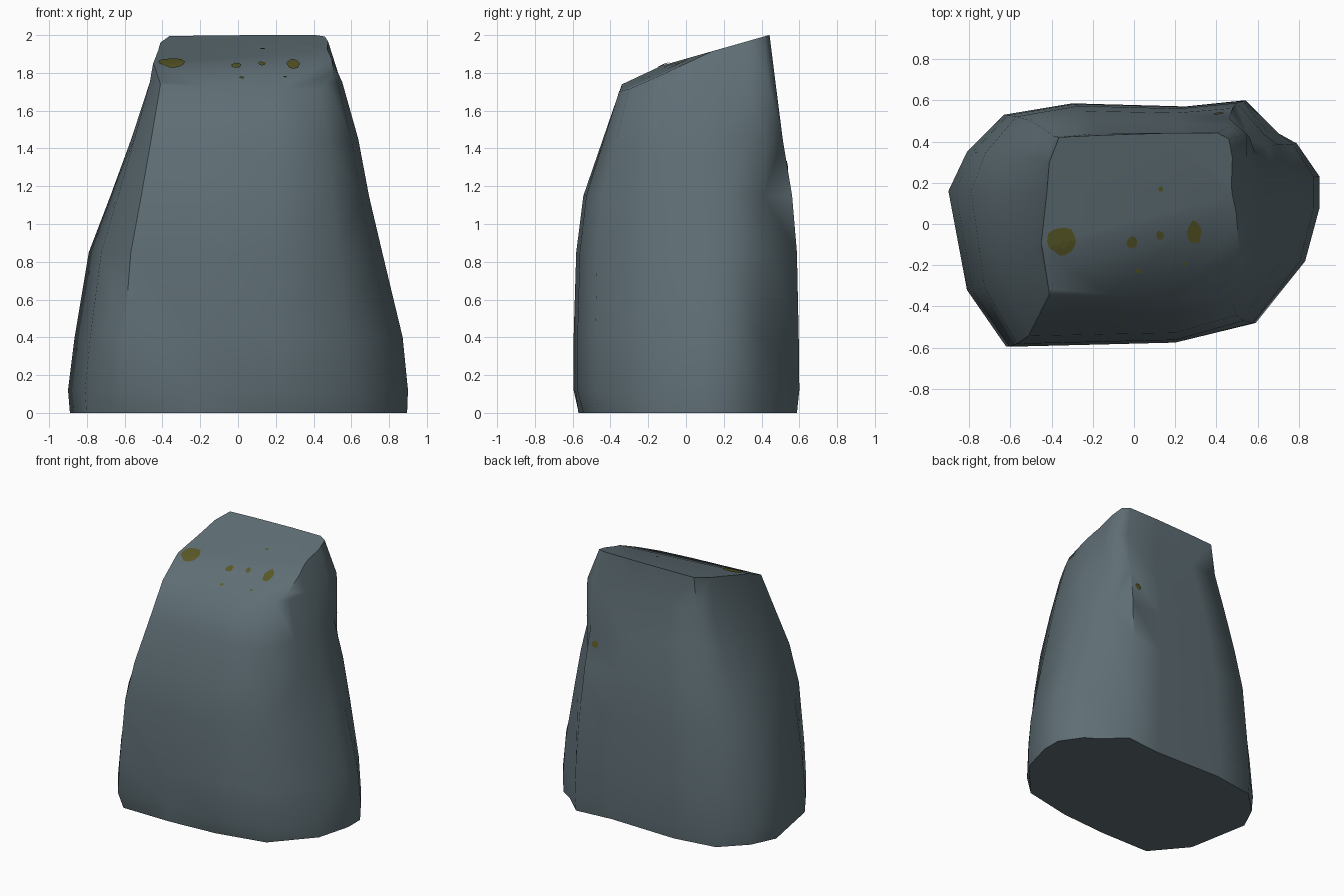
import bpy, bmesh, math, random
from mathutils import Vector
from mathutils.bvhtree import BVHTree

if "Cube" in bpy.data.objects:
    bpy.data.objects.remove(bpy.data.objects["Cube"])

random.seed(4)


def material(name, rgb):
    m = bpy.data.materials.new(name)
    m.diffuse_color = (*rgb, 1)
    m.use_nodes = True
    m.node_tree.nodes["Principled BSDF"].inputs["Base Color"].default_value = m.diffuse_color
    return m


stone = material("slate grey", (0.115, 0.158, 0.178))
moss = material("olive moss", (0.100, 0.098, 0.020))


def add_object(name, bm, mat):
    mesh = bpy.data.meshes.new(name)
    bm.to_mesh(mesh)
    obj = bpy.data.objects.new(name, mesh)
    mesh.materials.append(mat)
    bpy.context.collection.objects.link(obj)
    return obj


# Rock: base outline blended into a crown outline by one taper curve per side
base = [(-.9, .16), (-.81, .35), (-.63, .53), (-.3, .585), (.25, .57), (.54, .6),
        (.70, .44), (.79, .39), (.9, .23), (.9, .08), (.83, -.18), (.59, -.48),
        (.2, -.575), (-.2, -.585), (-.62, -.595), (-.81, -.32)]
crown = [(-.40, .15), (-.40, .30), (-.36, .42), (-.15, .43), (.15, .44), (.40, .44),
         (.45, .41), (.46, .32), (.43, .18), (.43, .05), (.42, -.10), (.38, -.23),
         (.20, -.26), (-.10, -.25), (-.38, -.25), (-.42, -.05)]
heights = [0, .12, .4, .85, 1.15, 1.45, 1.75, 2.02]
left = [.02, 0, .07, .22, .45, .67, .88, 1]
right = [.01, 0, .06, .29, .44, .56, .74, 1]
front = [.01, 0, 0, .04, .15, .45, .75, 1]
back = [.08, 0, .02, .08, .24, .55, .93, 1]
# Chips (+) and bulges (-) as (column, ring)
dents = {(6, 2): .03, (6, 4): .05, (7, 5): .03, (6, 6): -.06, (5, 6): -.05,
         (14, 0): .04, (13, 0): .02, (12, 0): .05, (11, 0): .03}

bm = bmesh.new()
rings = []
for k, z in enumerate(heights):
    ring = []
    for i, ((bx, by), (cx, cy)) in enumerate(zip(base, crown)):
        tx = (left if bx < 0 else right)[k]
        ty = (front if by < 0 else back)[k]
        s = 1 - dents.get((i, k), 0)
        ring.append(bm.verts.new(((bx + (cx - bx) * tx) * s,
                                  (by + (cy - by) * ty) * s, z)))
    rings.append(ring)
n = len(base)
for a, b in zip(rings, rings[1:]):
    for i in range(n):
        j = (i + 1) % n
        bm.faces.new((a[i], a[j], b[j], b[i]))
bm.faces.new(rings[0])
bm.faces.new(rings[-1])

# Sloping top, cut in two facets: z = z0 + sx * x + sy * y
for z0, sx, sy in ((1.875, 0, .285), (1.875, -.05, .46)):
    bmesh.ops.bisect_plane(bm, geom=bm.verts[:] + bm.edges[:] + bm.faces[:],
                           plane_co=(0, 0, z0), plane_no=(-sx, -sy, 1),
                           clear_outer=True)
    bmesh.ops.holes_fill(bm, edges=[e for e in bm.edges if e.is_boundary], sides=0)
bmesh.ops.triangulate(bm, faces=bm.faces[:])
bmesh.ops.recalc_face_normals(bm, faces=bm.faces[:])
rock = add_object("rock", bm, stone)
tree = BVHTree.FromBMesh(bm)
bm.free()
bpy.context.view_layer.objects.active = rock
rock.select_set(True)
bpy.ops.object.shade_smooth_by_angle(angle=math.radians(60))


# Moss: thin irregular patches projected on the rock
def moss_patch(name, centre, ray, u, v, ru, rv, rough):
    ray, u, v = Vector(ray), Vector(u), Vector(v)
    bm = bmesh.new()
    sides = 14

    def drop(a, b):
        hit, normal, _, _ = tree.ray_cast(Vector(centre) + u * a + v * b - ray, ray)
        return bm.verts.new(hit + normal * .006)

    mid = drop(0, 0)
    radii = [1 + random.uniform(-rough, rough) for _ in range(sides)]
    loops = []
    for f in (.5, 1):
        loops.append([drop(ru * f * r * math.cos(math.tau * i / sides),
                           rv * f * r * math.sin(math.tau * i / sides))
                      for i, r in enumerate(radii)])
    for i in range(sides):
        j = (i + 1) % sides
        bm.faces.new((mid, loops[0][i], loops[0][j]))
        bm.faces.new((loops[0][i], loops[1][i], loops[1][j], loops[0][j]))
    bm.normal_update()
    if sum((f.normal for f in bm.faces), Vector()).dot(ray) > 0:
        bmesh.ops.reverse_faces(bm, faces=bm.faces[:])
    add_object(name, bm, moss)
    bm.free()


spots = [(-.345, -.08, .07, .073, .15), (-.01, -.088, .025, .027, .15),
         (.127, -.052, .019, .02, .15), (.292, -.038, .035, .055, .1),
         (.02, -.225, .012, .012, .1), (.25, -.19, .009, .009, .1),
         (.13, .17, .012, .013, .1)]
for k, (x, y, ru, rv, rough) in enumerate(spots):
    moss_patch(f"top_moss_{k + 1}", (x, y, 2), (0, 0, -1), (1, 0, 0), (0, 1, 0),
               ru, rv, rough)
moss_patch("back_moss", (.41, .6, 1.31), (0, -1, 0), (1, 0, 0), (0, 0, 1), .027, .027, .1)
